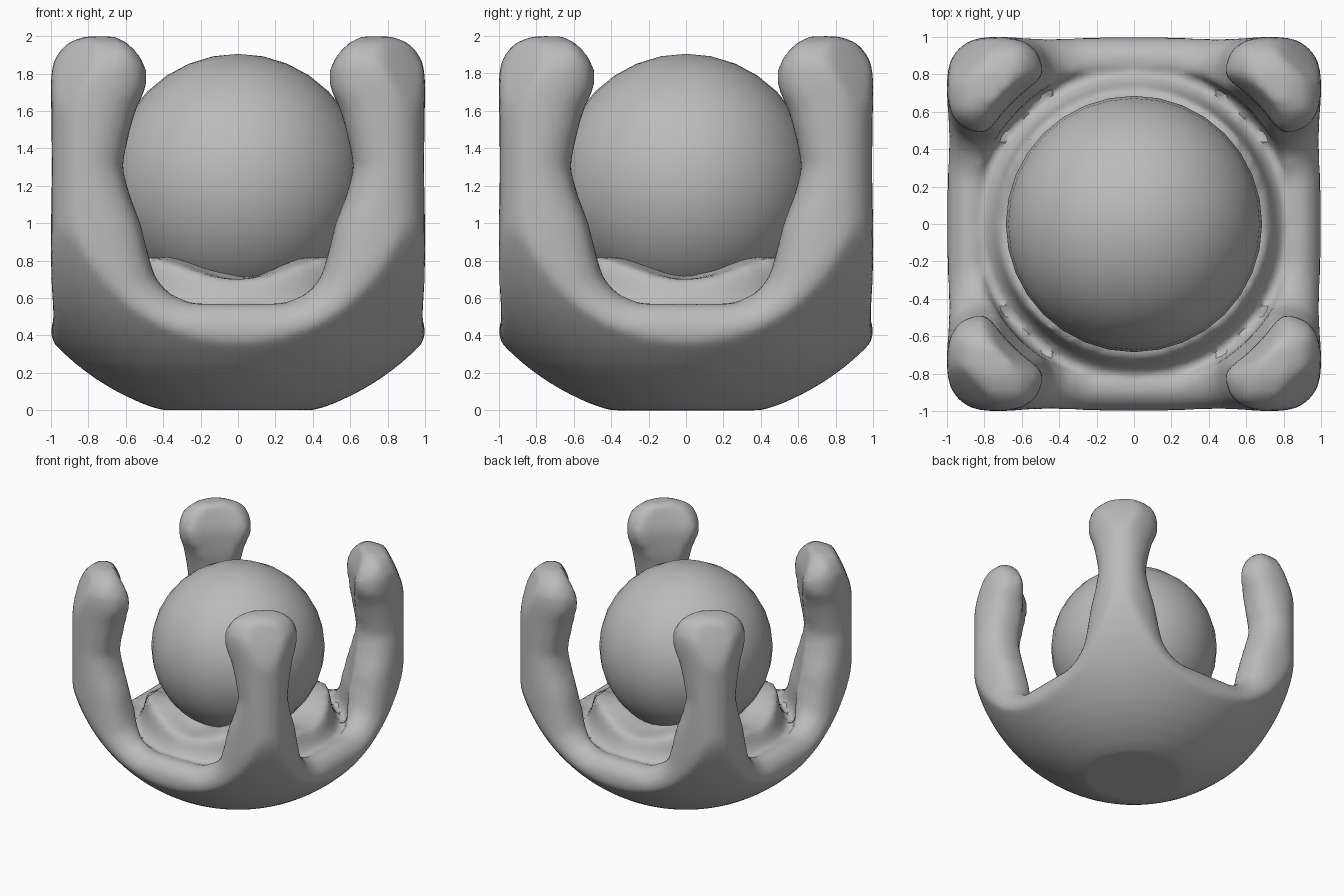
import bpy, bmesh, math
from mathutils import Matrix, Vector

if "Cube" in bpy.data.objects:
    bpy.data.objects.remove(bpy.data.objects["Cube"])

clay = bpy.data.materials.new("grey clay")
clay.use_nodes = True
GREY = (0.5, 0.5, 0.5, 1)
clay.diffuse_color = GREY
clay.node_tree.nodes["Principled BSDF"].inputs["Base Color"].default_value = GREY


def make(name, bm):
    mesh = bpy.data.meshes.new(name)
    bmesh.ops.recalc_face_normals(bm, faces=bm.faces)
    bm.to_mesh(mesh)
    bm.free()
    ob = bpy.data.objects.new(name, mesh)
    bpy.context.collection.objects.link(ob)
    mesh.materials.append(clay)
    return ob


def sphere(name, radius, z, segments=48):
    bm = bmesh.new()
    bmesh.ops.create_uvsphere(bm, u_segments=segments, v_segments=segments // 2,
                              radius=radius, matrix=Matrix.Translation((0, 0, z)))
    return make(name, bm)


def loft(name, rings):
    """Closed solid through equal rings of points."""
    bm = bmesh.new()
    rings = [[bm.verts.new(p) for p in ring] for ring in rings]
    for a, b in zip(rings, rings[1:]):
        for i in range(len(a)):
            j = (i + 1) % len(a)
            bm.faces.new((a[i], a[j], b[j], b[i]))
    bm.faces.new(rings[0])
    bm.faces.new(rings[-1])
    return make(name, bm)


def lathe(name, profile, steps=64):
    turns = [math.tau * i / steps for i in range(steps)]
    return loft(name, [[(r * math.cos(t), r * math.sin(t), z) for t in turns]
                       for r, z in profile])


def channel(name, profile, flare, turn):
    """Mirrored U profile through the block, widening towards both mouths."""
    stations = [(-y, f) for y, f in reversed(flare)] + flare
    spin = Matrix.Rotation(turn, 3, "Z")
    rings = []
    for y, f in stations:
        half = []
        for x, z in profile:
            out = Vector((x, min(0, z - 0.84))).normalized() * f
            half.append((x + out.x, z + out.y))
        outline = half + [(-x, z) for x, z in reversed(half)]
        rings.append([spin @ Vector((x, y, z)) for x, z in outline])
    return loft(name, rings)


def bake(ob):
    bpy.context.view_layer.update()
    deps = bpy.context.evaluated_depsgraph_get()
    mesh = bpy.data.meshes.new_from_object(ob.evaluated_get(deps))
    ob.modifiers.clear()
    ob.data = mesh


def boolean(ob, tool, operation):
    mod = ob.modifiers.new("combine", "BOOLEAN")
    mod.operation, mod.object, mod.solver = operation, tool, "EXACT"
    bake(ob)
    bpy.data.objects.remove(tool)


def finish(ob):
    ob.data.materials.clear()
    ob.data.materials.append(clay)
    bpy.ops.object.select_all(action="DESELECT")
    ob.select_set(True)
    bpy.context.view_layer.objects.active = ob
    bpy.ops.object.shade_smooth_by_angle(angle=math.radians(40))


# Cradle: rounded block trimmed to a round underside
bm = bmesh.new()
bmesh.ops.create_cube(bm, size=2, matrix=Matrix.Translation((0, 0, 1)))
edges = [e for e in bm.edges if max(v.co.z for v in e.verts) > 1]
bmesh.ops.bevel(bm, geom=edges, offset=0.21, segments=5, profile=0.5, affect="EDGES")
cradle = make("cradle", bm)
boolean(cradle, sphere("round_trim", 1.365, 1.3, 64), "INTERSECT")

# Openings on all four sides leave rounded corner posts standing
opening = [(0.25, 0.58), (0.36, 0.62), (0.44, 0.7), (0.48, 0.83), (0.52, 1.0),
           (0.58, 1.15), (0.62, 1.3), (0.59, 1.45), (0.55, 1.6), (0.49, 1.72),
           (0.49, 1.84), (0.55, 1.93), (0.64, 2.0), (0.64, 2.3)]
flare = [(0.85, 0), (0.92, 0.025), (0.96, 0.065), (0.985, 0.12), (1.0, 0.18), (1.03, 0.28)]
for turn in (0, math.pi / 2):
    boolean(cradle, channel("opening", opening, flare, turn), "DIFFERENCE")

# Inner well with a shallow neck in each post
well = [(0.8, 0.5), (0.86, 0.54), (0.87, 0.8), (0.9, 0.95), (0.92, 1.07),
        (0.96, 1.3), (0.94, 1.45), (0.92, 1.6), (0.92, 1.8), (0.97, 1.94), (1.03, 2.1)]
boolean(cradle, lathe("well", well), "DIFFERENCE")

# Collar that holds the ball, rising towards the posts
collar = lathe("collar", [(0.85, 0.42), (0.82, 0.53), (0.76, 0.6), (0.72, 0.76), (0.5, 0.76)])
for v in collar.data.vertices:
    if v.co.z > 0.7:
        v.co.z -= 0.06 * math.cos(4 * math.atan2(v.co.y, v.co.x))
boolean(cradle, collar, "UNION")

# Soften the cradle
remesh = cradle.modifiers.new("remesh", "REMESH")
remesh.mode, remesh.voxel_size = "VOXEL", 0.035
smooth = cradle.modifiers.new("soften", "SMOOTH")
smooth.factor, smooth.iterations = 0.5, 6
bake(cradle)
low = min(v.co.z for v in cradle.data.vertices)
for v in cradle.data.vertices:
    v.co.z -= low
finish(cradle)

# Ball
finish(sphere("ball", 0.685, 1.22, 32))
